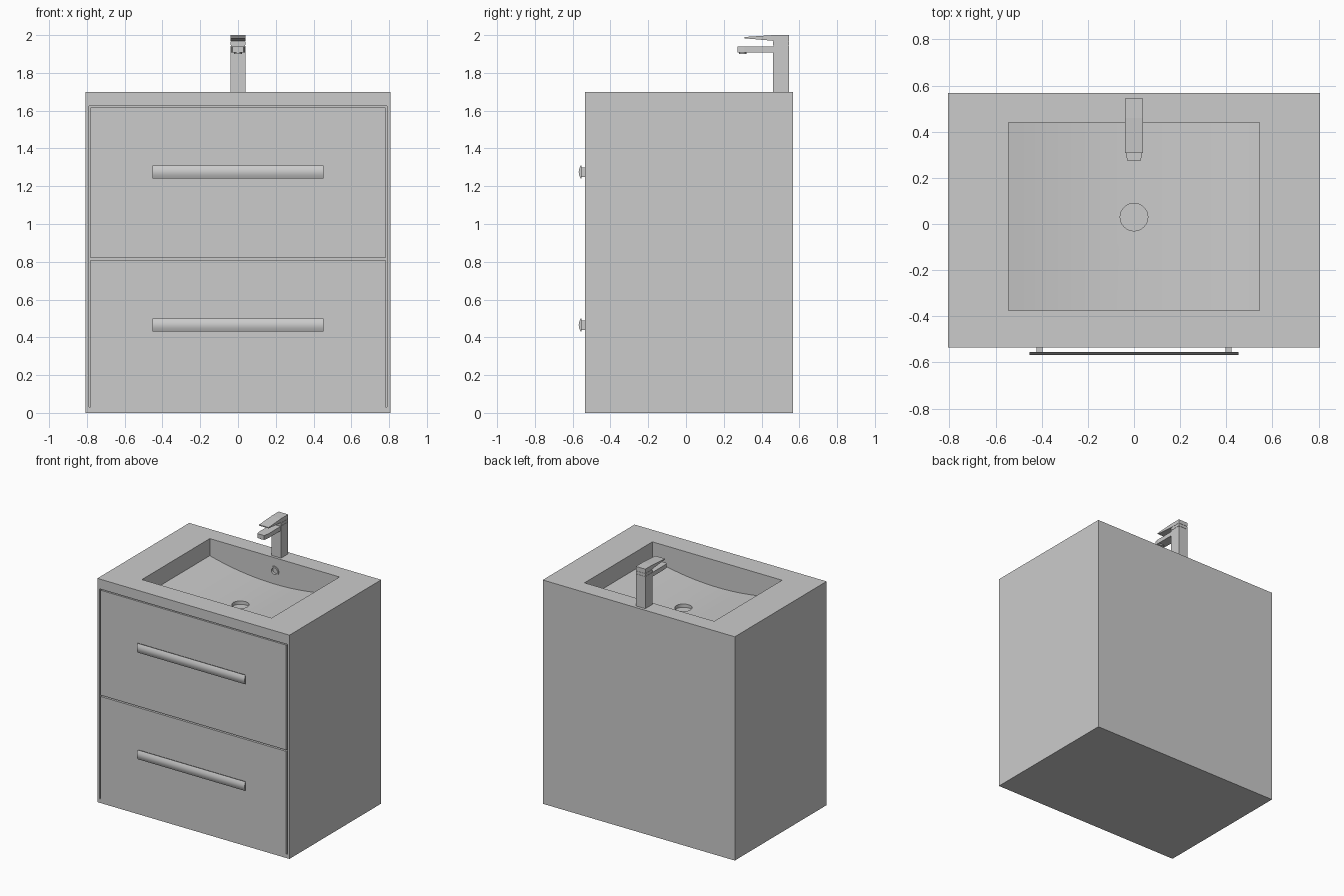
import bpy, bmesh, math

cube = bpy.data.objects.get("Cube")
if cube:
    bpy.data.objects.remove(cube, do_unlink=True)

grey = bpy.data.materials.new("plain grey")
grey.use_nodes = True
tone = (0.6, 0.6, 0.6, 1)
grey.diffuse_color = tone
grey.node_tree.nodes["Principled BSDF"].inputs["Base Color"].default_value = tone

HALF, FRONT, BACK = 0.807, -0.535, 0.567
CAB_TOP, TOP = 1.625, 1.70


def finish(name, bm, smooth=False):
    bmesh.ops.recalc_face_normals(bm, faces=bm.faces)
    mesh = bpy.data.meshes.new(name)
    bm.to_mesh(mesh)
    bm.free()
    mesh.materials.append(grey)
    obj = bpy.data.objects.new(name, mesh)
    bpy.context.collection.objects.link(obj)
    if smooth:
        soften(obj)
    return obj


def soften(obj):
    bpy.ops.object.select_all(action='DESELECT')
    obj.select_set(True)
    bpy.context.view_layer.objects.active = obj
    bpy.ops.object.shade_smooth_by_angle(angle=math.radians(30))


def box(name, x, y, z):
    bm = bmesh.new()
    bmesh.ops.create_cube(bm, size=1)
    for v in bm.verts:
        v.co = [(r[0] + r[1]) / 2 + c * (r[1] - r[0]) for r, c in zip((x, y, z), v.co)]
    return finish(name, bm)


def prism(name, points, place, start, end, smooth=False):
    """Extrude a 2D profile from start to end; place maps (a, b, depth) to 3D."""
    bm = bmesh.new()
    rings = [[bm.verts.new(place(a, b, d)) for a, b in points] for d in (start, end)]
    for ring in rings:
        bm.faces.new(ring)
    n = len(points)
    for i in range(n):
        j = (i + 1) % n
        bm.faces.new((rings[0][i], rings[0][j], rings[1][j], rings[1][i]))
    return finish(name, bm, smooth)


def circle(cx, cy, r, n=32):
    return [(cx + r * math.cos(math.tau * i / n), cy + r * math.sin(math.tau * i / n))
            for i in range(n)]


def along_x(a, b, d):
    return (d, a, b)


def along_y(a, b, d):
    return (a, d, b)


def along_z(a, b, d):
    return (a, b, d)


def combine(target, tool, operation):
    mod = target.modifiers.new("cut", 'BOOLEAN')
    mod.operation, mod.solver, mod.object = operation, 'EXACT', tool
    graph = bpy.context.evaluated_depsgraph_get()
    mesh = bpy.data.meshes.new_from_object(target.evaluated_get(graph))
    target.modifiers.clear()
    target.data = mesh
    bpy.data.objects.remove(tool, do_unlink=True)


# Cabinet carcass
for side, s in (("left", 1), ("right", -1)):
    box(side + "_side_panel", sorted((s * 0.789, s * HALF)), (FRONT, BACK), (0, CAB_TOP))
box("back_panel", (-0.789, 0.789), (BACK - 0.02, BACK), (0, CAB_TOP))
box("bottom_panel", (-0.789, 0.789), (FRONT, BACK - 0.02), (0, 0.03))
box("inner_front", (-0.789, 0.789), (FRONT + 0.02, FRONT + 0.03), (0.03, CAB_TOP))

# Drawer fronts and their handles
for label, low, high, grip in (("lower", 0.03, 0.81, 0.465), ("upper", 0.82, 1.617, 1.275)):
    box(label + "_drawer_front", (-0.78, 0.78), (FRONT, FRONT + 0.02), (low, high))
    bow = [(-0.558 - 0.01 * math.cos(t * math.pi / 2), grip + 0.035 * t)
           for t in [i / 5 - 1 for i in range(11)]]
    back = [(-0.554, grip + 0.035), (-0.554, grip - 0.035)]
    prism(label + "_handle", bow + back, along_x, -0.453, 0.453, True)
    for side, s in (("left", 1), ("right", -1)):
        box(f"{label}_handle_{side}_post", (s * 0.41 - 0.013, s * 0.41 + 0.013),
            (-0.556, FRONT), (grip - 0.025, grip + 0.025))

# Countertop with a bowl whose floor sags toward the middle
sink = box("basin_countertop", (-HALF, HALF), (FRONT, BACK), (CAB_TOP, TOP))
combine(sink, box("bowl", (-0.57, 0.57), (-0.40, 0.465), (1.45, 1.66)), 'UNION')
floor = [(0.545 * t, 1.50 + 0.07 * t * t) for t in [i / 12 - 1 for i in range(25)]]
hollow = prism("hollow", floor + [(0.545, 1.8), (-0.545, 1.8)], along_y, -0.375, 0.44)
combine(sink, hollow, 'DIFFERENCE')
combine(sink, prism("drain", circle(0, 0.03, 0.06), along_z, 1.475, 1.55), 'DIFFERENCE')
combine(sink, prism("overflow", circle(0, 1.60, 0.025), along_y, 0.43, 0.455), 'DIFFERENCE')
soften(sink)

# Overflow trim ring
trim = prism("overflow_ring", circle(0, 1.60, 0.036), along_y, 0.434, 0.445)
combine(trim, prism("ring_hole", circle(0, 1.60, 0.024), along_y, 0.40, 0.50), 'DIFFERENCE')
soften(trim)

# Tap
box("tap_body", (-0.04, 0.04), (0.46, 0.545), (TOP, 1.943))
box("tap_neck", (-0.038, 0.038), (0.462, 0.543), (1.943, 1.97))
box("tap_collar", (-0.04, 0.04), (0.46, 0.545), (1.947, 1.966))
lever = [(0.545, 1.97), (0.46, 1.97), (0.31, 1.983), (0.31, 1.99), (0.46, 2.0), (0.545, 2.0)]
prism("tap_lever", lever, along_x, -0.04, 0.04)
spout = [(-0.036, 0.462), (-0.036, 0.31), (-0.029, 0.273),
         (0.029, 0.273), (0.036, 0.31), (0.036, 0.462)]
prism("tap_spout", spout, along_z, 1.907, 1.94)
prism("tap_outlet", circle(0, 0.30, 0.02), along_z, 1.90, 1.91, True)
